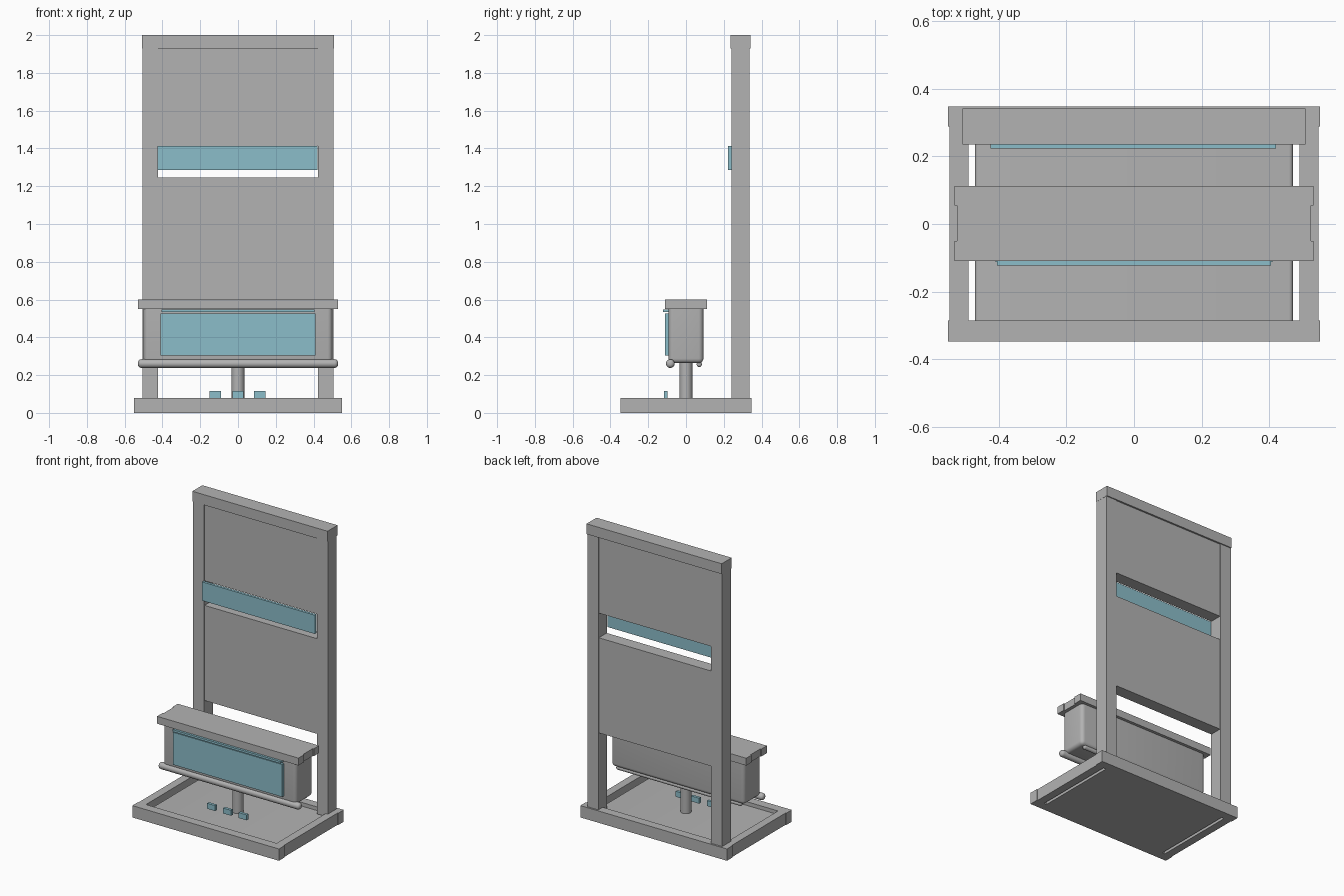
import bpy
import math

if "Cube" in bpy.data.objects:
    bpy.data.objects.remove(bpy.data.objects["Cube"])


def material(name, rgb):
    m = bpy.data.materials.new(name)
    m.diffuse_color = (*rgb, 1.0)
    m.use_nodes = True
    m.node_tree.nodes["Principled BSDF"].inputs["Base Color"].default_value = m.diffuse_color
    return m


GREY = material("plain grey", (0.45, 0.45, 0.45))
BLUE = material("pale blue", (0.26, 0.51, 0.59))


def finish(ob, name, mat):
    ob.name = name
    ob.data.materials.append(mat)
    return ob


def box(name, x, y, z, mat=GREY, bevel=0.0, pick=None):
    """Box from (min, max) ranges; pick selects which edges get rounded."""
    bpy.ops.mesh.primitive_cube_add(size=1)
    ob = finish(bpy.context.object, name, mat)
    for v in ob.data.vertices:
        v.co = [r[0] if c < 0 else r[1] for c, r in zip(v.co, (x, y, z))]
    if bevel:
        weight = ob.data.attributes.new("bevel_weight_edge", "FLOAT", "EDGE")
        for e in ob.data.edges:
            a, b = (ob.data.vertices[i].co for i in e.vertices)
            weight.data[e.index].value = 1.0 if pick(a, b) else 0.0
        mod = ob.modifiers.new("round", "BEVEL")
        mod.limit_method = "WEIGHT"
        mod.width = bevel
        mod.segments = 5
        bpy.ops.object.modifier_apply(modifier=mod.name)
        bpy.ops.object.shade_smooth_by_angle(angle=math.radians(35))
    return ob


def rod(name, half, y, z, r):
    """Horizontal rod with rounded ends, along x."""
    bpy.ops.mesh.primitive_cylinder_add(vertices=24, radius=r, depth=2 * half,
                                        location=(0, y, z), rotation=(0, math.pi / 2, 0))
    ob = finish(bpy.context.object, name, GREY)
    mod = ob.modifiers.new("round", "BEVEL")
    mod.width = r * 0.8
    mod.segments = 5
    mod.angle_limit = math.radians(60)
    bpy.ops.object.modifier_apply(modifier=mod.name)
    bpy.ops.object.shade_smooth_by_angle(angle=math.radians(35))


# Base tray: rim rails, sunken floor with a slot at each side
box("base_front_rail", (-0.55, 0.55), (-0.347, -0.286), (0, 0.08))
box("base_back_rail", (-0.55, 0.55), (0.288, 0.347), (0, 0.08))
box("base_floor", (-0.47, 0.47), (-0.287, 0.289), (0, 0.055), GREY, 0.012,
    lambda a, b: a.x == b.x and a.z == b.z and a.z > 0.01)
for side, s in (("left", -1), ("right", 1)):
    box(f"base_{side}_rail", sorted((s * 0.49, s * 0.545)), (-0.286, 0.288), (0, 0.08))
    # Upright posts
    box(f"{side}_post", sorted((s * 0.423, s * 0.506)), (0.24, 0.335), (0.06, 1.93))

# Back board: cap, two panels with a gap between, blue strip
box("top_cap", (-0.507, 0.507), (0.235, 0.342), (1.93, 2.0))
box("upper_panel", (-0.423, 0.423), (0.245, 0.33), (1.412, 1.93))
box("lower_panel", (-0.423, 0.423), (0.245, 0.33), (0.60, 1.245))
box("display_strip", (-0.425, 0.42), (0.223, 0.241), (1.285, 1.412), BLUE)

# Pedestal box with rounded lower and vertical edges
box("console_body", (-0.5, 0.5), (-0.093, 0.092), (0.263, 0.55), GREY, 0.025,
    lambda a, b: min(a.z, b.z) < 0.3)

# Lid with a shallow notch at each end
box("lid_middle", (-0.523, 0.523), (-0.05, 0.055), (0.55, 0.6))
box("lid_front", (-0.53, 0.53), (-0.11, -0.05), (0.55, 0.6))
box("lid_back", (-0.53, 0.53), (0.055, 0.112), (0.55, 0.6))

# Blue front panel and trim
box("front_panel", (-0.41, 0.41), (-0.112, -0.09), (0.305, 0.525), BLUE)
box("front_trim", (-0.405, 0.405), (-0.122, -0.09), (0.534, 0.548), BLUE)

# Rods beneath the console
rod("front_rod", 0.53, -0.083, 0.261, 0.023)
rod("rear_rod", 0.47, 0.07, 0.257, 0.014)

# Supporting pole
bpy.ops.mesh.primitive_cylinder_add(vertices=32, radius=0.034, depth=0.23, location=(0, 0, 0.16))
finish(bpy.context.object, "support_pole", GREY)
bpy.ops.object.shade_smooth_by_angle(angle=math.radians(35))

# Row of small blue pedals
for i, x in enumerate((-0.12, 0.0, 0.116)):
    box(f"pedal_{i + 1}", (x - 0.03, x + 0.03), (-0.117, -0.098), (0.078, 0.115), BLUE)
